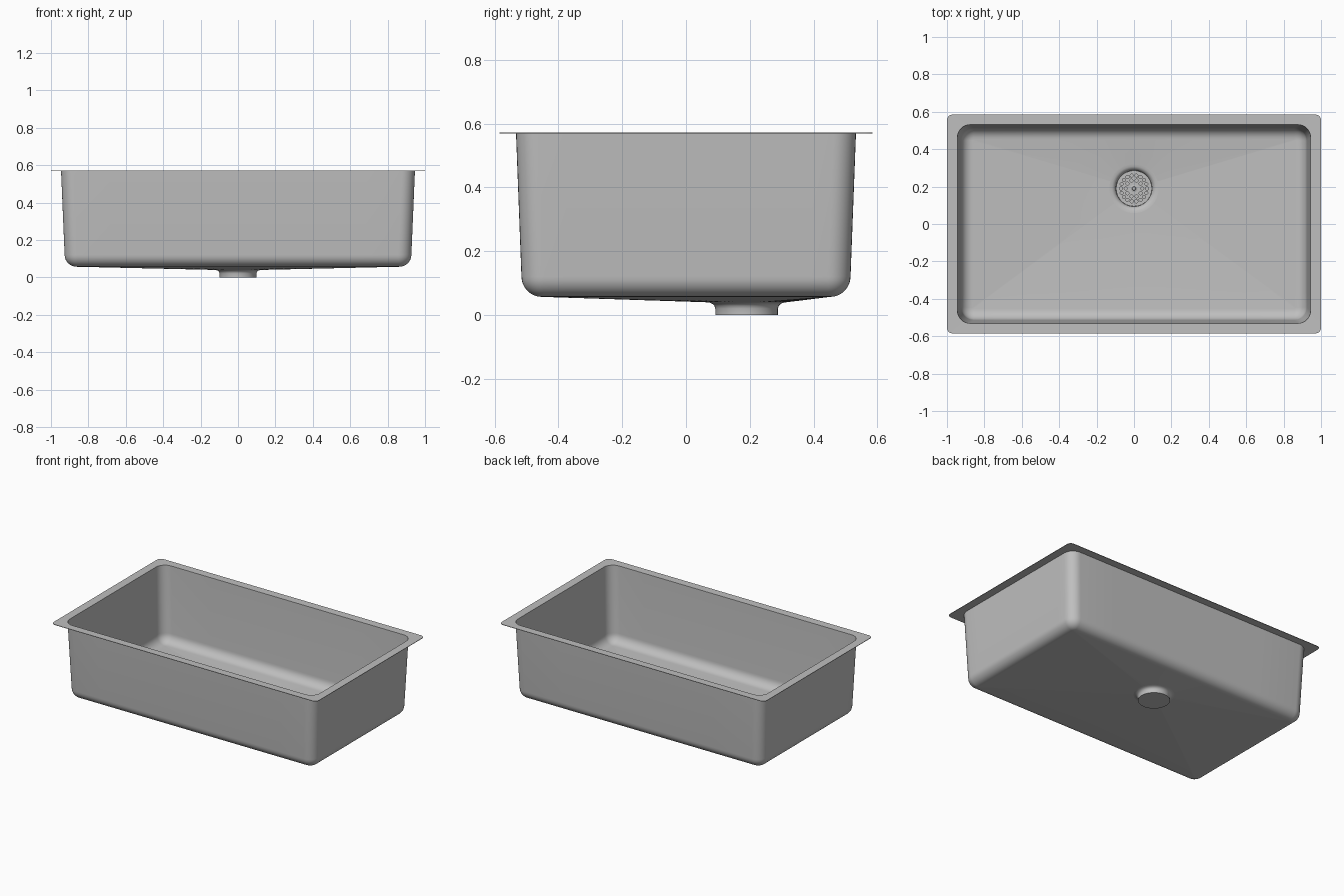
import bpy, bmesh, math
from mathutils import Vector

if "Cube" in bpy.data.objects:
    bpy.data.objects.remove(bpy.data.objects["Cube"])

DRAIN_Y = 0.19
ARC, SIDE = 8, 14          # points per corner, points between corners

steel = bpy.data.materials.new("brushed steel")
steel.diffuse_color = (0.52, 0.52, 0.52, 1)
steel.use_nodes = True
steel.node_tree.nodes["Principled BSDF"].inputs["Base Color"].default_value = steel.diffuse_color


def finish(name, bm, modifiers=()):
    """Turn a bmesh into a named, smooth-shaded steel object."""
    me = bpy.data.meshes.new(name)
    bm.to_mesh(me)
    bm.free()
    ob = bpy.data.objects.new(name, me)
    bpy.context.collection.objects.link(ob)
    me.materials.append(steel)
    bpy.ops.object.select_all(action='DESELECT')
    ob.select_set(True)
    bpy.context.view_layer.objects.active = ob
    for kind, props in modifiers:
        mod = ob.modifiers.new(kind.lower(), kind)
        for key, value in props.items():
            setattr(mod, key, value)
        bpy.ops.object.modifier_apply(modifier=mod.name)
    bpy.ops.object.shade_smooth_by_angle(angle=math.radians(32))
    return ob


def rounded_ring(hx, hy, r, z):
    """Rounded rectangle; side points are spread by angle around the drain."""
    corners = []
    for i, (sx, sy) in enumerate(((1, 1), (-1, 1), (-1, -1), (1, -1))):
        arc = [(i + k / ARC) * math.pi / 2 for k in range(ARC + 1)]
        corners.append([Vector((sx * (hx - r) + r * math.cos(a),
                                sy * (hy - r) + r * math.sin(a), z)) for a in arc])
    pts = []
    for i, arc in enumerate(corners):
        pts += arc
        p, q = arc[-1], corners[(i + 1) % 4][0]
        a0 = math.atan2(p.y - DRAIN_Y, p.x)
        a1 = a0 + (math.atan2(q.y - DRAIN_Y, q.x) - a0) % math.tau
        for k in range(1, SIDE + 1):
            a = a0 + (a1 - a0) * k / (SIDE + 1)
            if i % 2 == 0:                                   # back and front sides
                y = p.y
                pts.append(Vector(((y - DRAIN_Y) / math.tan(a), y, z)))
            else:                                            # left and right sides
                pts.append(Vector((p.x, DRAIN_Y + p.x * math.tan(a), z)))
    return pts


def loft(bm, rings):
    loops = [[bm.verts.new(p) for p in ring] for ring in rings]
    for a, b in zip(loops, loops[1:]):
        for i in range(len(a)):
            j = (i + 1) % len(a)
            bm.faces.new((a[i], b[i], b[j], a[j]))


def lathe(profile, segments=48):
    """Revolve (radius, z) points around the drain axis."""
    bm = bmesh.new()
    verts = [bm.verts.new((r, DRAIN_Y, z)) for r, z in profile]
    edges = [bm.edges.new(pair) for pair in zip(verts, verts[1:])]
    bmesh.ops.spin(bm, geom=verts + edges, cent=(0, DRAIN_Y, 0), axis=(0, 0, 1),
                   angle=math.tau, steps=segments, use_duplicate=False)
    bmesh.ops.remove_doubles(bm, verts=bm.verts, dist=0.0002)
    bmesh.ops.recalc_face_normals(bm, faces=bm.faces)
    return bm


# basin: flange, tapered walls, bottom fillet, floor falling to the drain
T = 0.003
rings = [rounded_ring(1.0, 0.585, 0.03, 0.572 - T),
         rounded_ring(0.946, 0.533, 0.07, 0.572 - T)]
F = 0.064
for k in range(9):
    a = k / 8 * math.pi / 2
    inset = F * (1 - math.cos(a))
    rings.append(rounded_ring(0.927 - inset, 0.516 - inset, 0.07 - inset,
                              0.057 + F * (1 - math.sin(a))))
hole = []
for p in rings[-1]:
    d = Vector((p.x, p.y - DRAIN_Y, 0)).normalized() * 0.125
    hole.append(Vector((d.x, d.y + DRAIN_Y, 0.040)))
rings.append(hole)
bm = bmesh.new()
loft(bm, rings)
bmesh.ops.reverse_faces(bm, faces=bm.faces)
if sum((f.normal.z * f.calc_area() for f in bm.faces if not f.normal_update()), 0) > 0:
    bmesh.ops.reverse_faces(bm, faces=bm.faces)              # outside faces down
finish("basin", bm, [("SOLIDIFY", {"thickness": T, "offset": -1})])

# drain cup: lip, rounded throat, closed bottom
finish("drain_cup", lathe([
    (0, 0), (0.098, 0), (0.098, 0.020), (0.101, 0.029), (0.107, 0.035), (0.116, 0.039),
    (0.132, 0.041), (0.132, 0.0445), (0.118, 0.043), (0.109, 0.039), (0.102, 0.032),
    (0.096, 0.020), (0.096, 0.004), (0, 0.004)]))

# strainer: perforated disc
bm = bmesh.new()
for count, radius in ((18, 0.070), (10, 0.044)):
    for k in range(count):
        a = math.tau * k / count
        res = bmesh.ops.create_cone(bm, cap_ends=True, segments=12, depth=0.04,
                                    radius1=0.0085, radius2=0.0085)
        bmesh.ops.translate(bm, verts=res["verts"], vec=(
            radius * math.cos(a), DRAIN_Y + radius * math.sin(a), 0.014))
cutter = finish("hole_cutter", bm)
cutter.hide_render = True
cutter.hide_viewport = False
finish("strainer", lathe([(0, 0.011), (0.0955, 0.011), (0.0955, 0.015), (0, 0.015)]),
       [("BOOLEAN", {"object": cutter, "operation": 'DIFFERENCE', "solver": 'EXACT'})])
bpy.data.objects.remove(cutter)

# strainer knob
finish("strainer_knob", lathe([(0, 0.014), (0.020, 0.014), (0.020, 0.018), (0.011, 0.020),
                               (0.009, 0.026), (0, 0.026)], 24))
